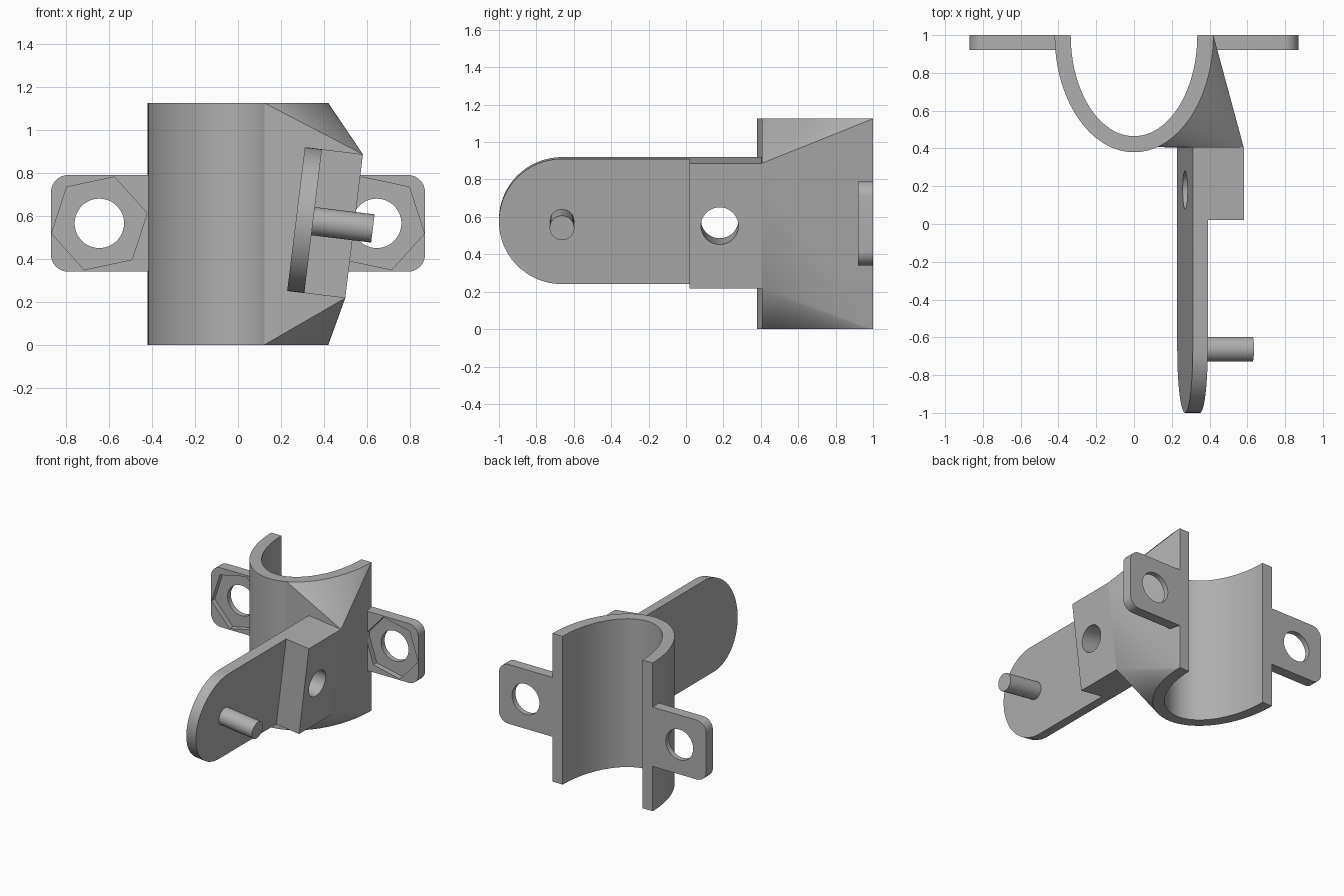
import bpy, bmesh
from math import sin, cos, pi, radians
from mathutils import Matrix, Vector

if "Cube" in bpy.data.objects:
    bpy.data.objects.remove(bpy.data.objects["Cube"])

grey = bpy.data.materials.new("plain_grey")
grey.use_nodes = True
grey.diffuse_color = (0.43, 0.43, 0.43, 1)
grey.node_tree.nodes["Principled BSDF"].inputs["Base Color"].default_value = grey.diffuse_color

HEIGHT = 1.125
UPRIGHT = Matrix.Identity(4)
# Outline (x, z), extruded towards the front
FACING = Matrix.Rotation(pi / 2, 4, "X")
# Outline (y, z), extruded to +x, then leaned over about y
ARM = (Matrix.Translation((0.27, 0, 0.585)) @ Matrix.Rotation(radians(7), 4, "Y")
       @ Matrix(((0, 0, 1, 0), (1, 0, 0, 0), (0, 1, 0, 0), (0, 0, 0, 1))))


def arc(cx, cy, rx, ry, start, end, steps):
    angles = [radians(start + (end - start) * i / steps) for i in range(steps + 1)]
    return [(cx + rx * cos(a), cy + ry * sin(a)) for a in angles]


def ring(cx, cy, r, sides=48, turn=0):
    return arc(cx, cy, r, r, turn, turn + 360, sides)[:-1]


def finish(name, bm):
    bmesh.ops.recalc_face_normals(bm, faces=bm.faces)
    mesh = bpy.data.meshes.new(name)
    bm.to_mesh(mesh)
    bm.free()
    mesh.materials.append(grey)
    obj = bpy.data.objects.new(name, mesh)
    bpy.context.collection.objects.link(obj)
    return obj


def prism(name, outline, low, high, frame=UPRIGHT):
    bm = bmesh.new()
    face = bm.faces.new([bm.verts.new((a, b, low)) for a, b in outline])
    grown = bmesh.ops.extrude_face_region(bm, geom=[face])["geom"]
    moved = [v for v in grown if isinstance(v, bmesh.types.BMVert)]
    bmesh.ops.translate(bm, verts=moved, vec=(0, 0, high - low))
    bm.transform(frame)
    return finish(name, bm)


def cut(obj, *cutters):
    for cutter in cutters:
        mod = obj.modifiers.new("cut", "BOOLEAN")
        mod.operation, mod.solver, mod.object = "DIFFERENCE", "EXACT", cutter
    graph = bpy.context.evaluated_depsgraph_get()
    mesh = bpy.data.meshes.new_from_object(obj.evaluated_get(graph))
    obj.modifiers.clear()
    obj.data = mesh


parts, helpers = [], []

# Half-round saddle
outer = arc(0, 1, 0.42, 0.62, 180, 360, 64)
inner = arc(0, 1, 0.335, 0.535, 360, 180, 64)
parts.append(prism("saddle", outer + inner, 0, HEIGHT))

# Bolt flanges with hexagonal nut recesses
for side, name in ((1, "left_flange"), (-1, "right_flange")):
    outline = [(0.39, 0.34)] + arc(0.79, 0.42, 0.08, 0.08, -90, 0, 8) \
        + arc(0.79, 0.71, 0.08, 0.08, 0, 90, 8) + [(0.39, 0.79)]
    nut = ring(0.645, 0.565, 0.227, 6, -12)
    hole = ring(0.645, 0.565, 0.115)
    flip = Matrix.Diagonal((side, 1, 1, 1)) @ FACING
    flange = prism(name, outline, -1, -0.92, flip)
    cutters = [prism("flange_nut_cutter", nut, -0.96, -0.8, flip),
               prism("flange_hole_cutter", hole, -1.1, -0.8, flip)]
    cut(flange, *cutters)
    helpers += cutters
    parts.append(flange)

# Arm plate with rounded end, and the thicker pivot block beside it
R, BACK, THICK, DEEP = 0.337, 0.405, 0.08, 0.272
plate = prism("arm_plate", arc(R - 1, 0, R, R, 90, 270, 48) + [(BACK, -R), (BACK, R)], 0, THICK, ARM)
block = prism("pivot_block", [(0.02, -R), (BACK, -R), (BACK, R), (0.02, R)], THICK, DEEP, ARM)
bore = prism("pivot_hole_cutter", ring(0.18, 0, 0.1), -0.1, 0.4, ARM)
pocket = prism("pivot_nut_cutter", ring(0.18, 0, 0.2, 6, 12), -0.1, 0.04, ARM)
cut(plate, bore, pocket)
cut(block, bore)
helpers += [bore, pocket]
parts += [plate, block]

# Peg near the arm tip
parts.append(prism("peg", ring(R - 1, 0, 0.066, 32), THICK - 0.02, 0.36, ARM))

# Blended web between the block and the saddle side
bm = bmesh.new()
for x, y in arc(0, 1, 0.42, 0.62, 287, 360, 32):
    for z in (0, HEIGHT):
        bm.verts.new((x, y, z))
for w in (-R, R):
    for u in (0, DEEP):
        bm.verts.new(ARM @ Vector((BACK, w, u)))
hull = bmesh.ops.convex_hull(bm, input=bm.verts)
loose = {v for v in hull["geom_interior"] + hull["geom_unused"] if isinstance(v, bmesh.types.BMVert)}
bmesh.ops.delete(bm, geom=list(loose), context="VERTS")
web = finish("web", bm)
channel = prism("channel_cutter", ring(0, 0, 1, 96), -0.1, HEIGHT + 0.1,
                Matrix.Translation((0, 1, 0)) @ Matrix.Diagonal((0.36, 0.56, 1, 1)))
cut(web, channel)
helpers.append(channel)
parts.append(web)

for helper in helpers:
    bpy.data.objects.remove(helper)

# Smooth the curved walls, keep the edges crisp
bpy.ops.object.select_all(action="DESELECT")
for part in parts:
    part.select_set(True)
bpy.context.view_layer.objects.active = parts[0]
bpy.ops.object.shade_smooth_by_angle(angle=radians(25))
